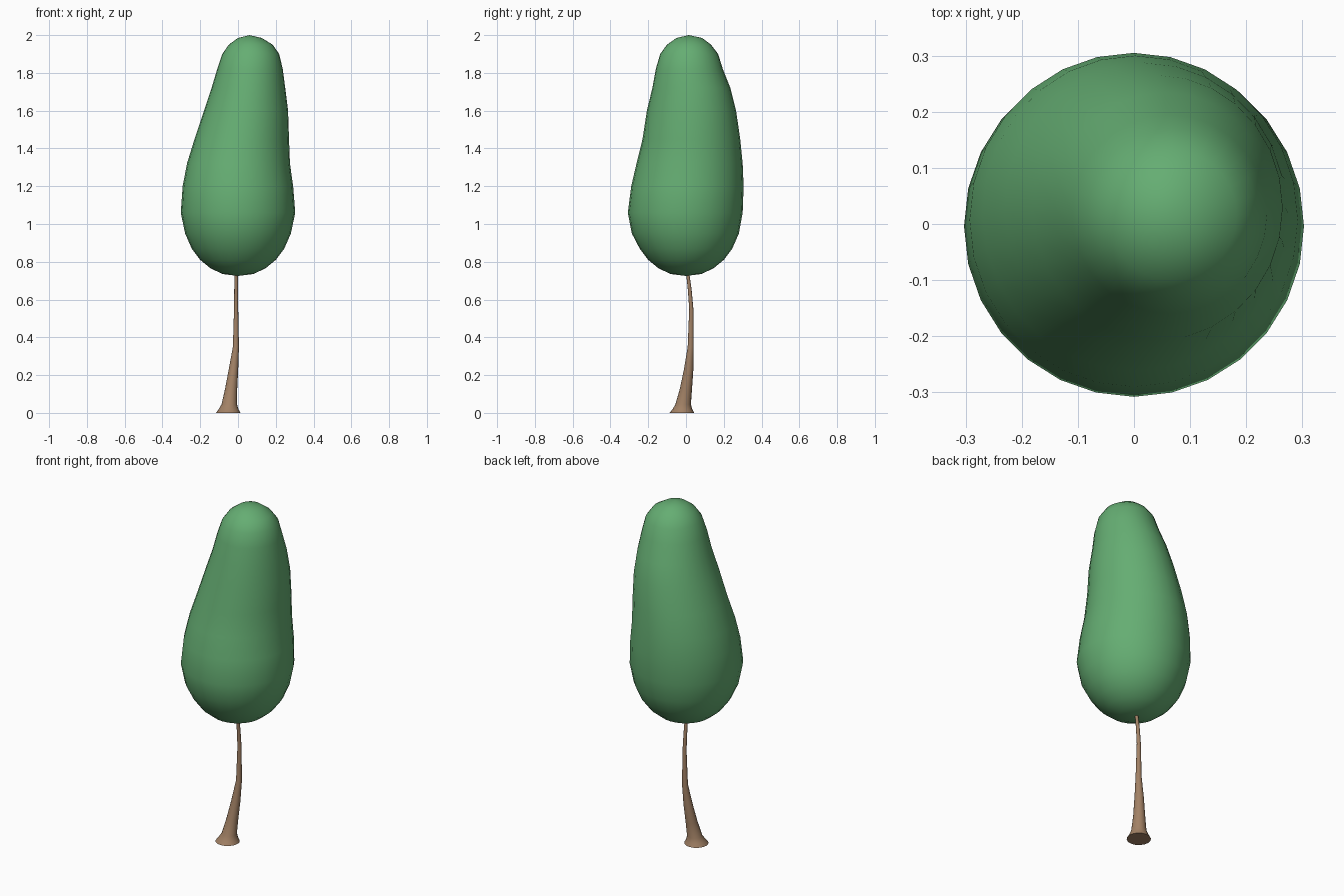
import bpy, bmesh, math

if "Cube" in bpy.data.objects:
    bpy.data.objects.remove(bpy.data.objects["Cube"])

def material(name, color):
    m = bpy.data.materials.new(name)
    m.diffuse_color = color
    m.use_nodes = True
    m.node_tree.nodes["Principled BSDF"].inputs["Base Color"].default_value = m.diffuse_color
    return m

def loft(name, rings, sides, mat, tip=None, bottom=None):
    """Skin elliptical rings (z, cx, cy, rx, ry), closed by poles or flat caps."""
    bm = bmesh.new()
    loops = []
    for z, cx, cy, rx, ry in rings:
        loops.append([bm.verts.new((cx + rx * math.cos(2 * math.pi * i / sides),
                                    cy + ry * math.sin(2 * math.pi * i / sides), z))
                      for i in range(sides)])
    for a, b in zip(loops, loops[1:]):
        for i in range(sides):
            j = (i + 1) % sides
            bm.faces.new((a[i], a[j], b[j], b[i]))
    for loop, pole in ((loops[0], bottom), (loops[-1], tip)):
        if pole:
            p = bm.verts.new(pole)
            for i in range(sides):
                bm.faces.new((loop[i], loop[(i + 1) % sides], p))
        else:
            bm.faces.new(loop)
    bmesh.ops.recalc_face_normals(bm, faces=bm.faces)
    mesh = bpy.data.meshes.new(name)
    bm.to_mesh(mesh)
    bm.free()
    ob = bpy.data.objects.new(name, mesh)
    bpy.context.collection.objects.link(ob)
    mesh.materials.append(mat)
    bpy.context.view_layer.objects.active = ob
    ob.select_set(True)
    bpy.ops.object.shade_smooth_by_angle(angle=math.radians(50))
    ob.select_set(False)
    return ob

def extents(rows):
    """Turn (z, xmin, xmax, ymin, ymax) into ring centres and radii."""
    return [(z, (a + b) / 2, (c + d) / 2, (b - a) / 2, (d - c) / 2)
            for z, a, b, c, d in rows]

green = material("foliage_green", (0.13, 0.42, 0.17, 1))
brown = material("bark_brown", (0.36, 0.22, 0.13, 1))

# Crown: leaning, pear-shaped foliage
loft("foliage", extents([
    (0.735, -0.08, 0.08, -0.08, 0.08),
    (0.765, -0.145, 0.145, -0.145, 0.145),
    (0.81, -0.20, 0.20, -0.20, 0.20),
    (0.87, -0.245, 0.245, -0.245, 0.245),
    (0.95, -0.28, 0.28, -0.287, 0.28),
    (1.06, -0.303, 0.303, -0.308, 0.30),
    (1.20, -0.293, 0.292, -0.29, 0.305),
    (1.32, -0.27, 0.275, -0.262, 0.30),
    (1.45, -0.23, 0.27, -0.23, 0.287),
    (1.60, -0.18, 0.265, -0.207, 0.265),
    (1.72, -0.14, 0.25, -0.178, 0.235),
    (1.82, -0.11, 0.237, -0.16, 0.195),
    (1.90, -0.083, 0.218, -0.137, 0.17),
    (1.95, -0.048, 0.183, -0.10, 0.132),
    (1.985, 0.0, 0.125, -0.05, 0.085),
]), 28, green, tip=(0.06, 0.015, 2.0), bottom=(0, 0, 0.725))

# Trunk: slim, curved, with a flared foot
loft("trunk", [
    (0.0, -0.052, -0.022, 0.065, 0.065),
    (0.02, -0.05, -0.019, 0.052, 0.052),
    (0.045, -0.046, -0.015, 0.041, 0.041),
    (0.13, -0.036, 0.0, 0.032, 0.032),
    (0.23, -0.024, 0.014, 0.025, 0.025),
    (0.35, -0.011, 0.025, 0.016, 0.016),
    (0.55, -0.010, 0.028, 0.011, 0.011),
    (0.65, -0.010, 0.020, 0.010, 0.010),
    (0.78, -0.009, 0.004, 0.008, 0.008),
], 16, brown)
